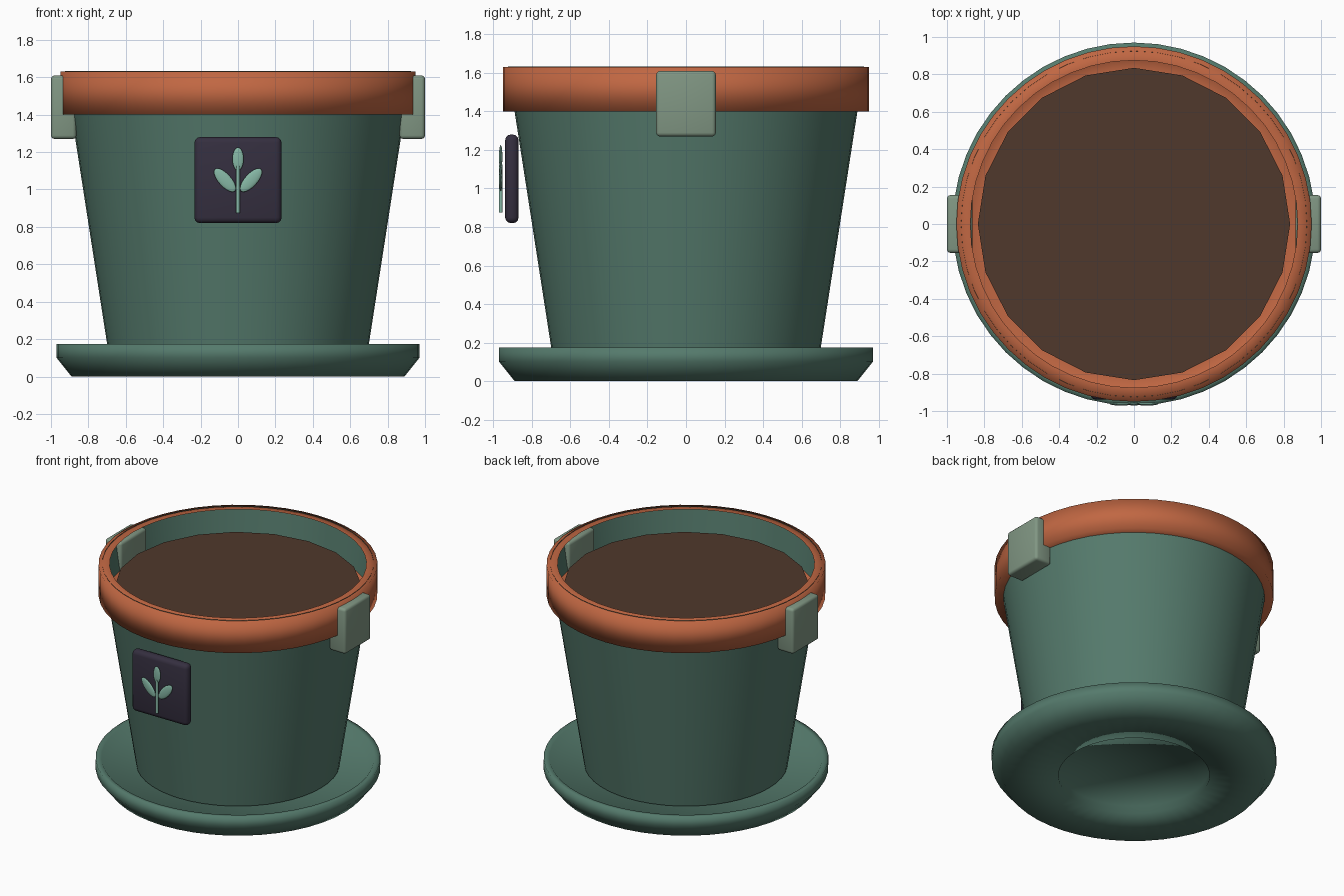
import bpy, bmesh, math
from mathutils import Matrix

if "Cube" in bpy.data.objects:
    bpy.data.objects.remove(bpy.data.objects["Cube"])


def material(name, rgb):
    m = bpy.data.materials.new(name)
    m.diffuse_color = (*rgb, 1)
    m.use_nodes = True
    m.node_tree.nodes["Principled BSDF"].inputs["Base Color"].default_value = m.diffuse_color
    return m


TEAL = material("teal", (0.09, 0.195, 0.15))
TERRACOTTA = material("terracotta", (0.53, 0.135, 0.055))
SOIL = material("soil", (0.08, 0.04, 0.025))
SAGE = material("sage", (0.22, 0.31, 0.23))
DARK = material("dark_plum", (0.035, 0.028, 0.05))
MINT = material("mint", (0.24, 0.48, 0.38))


def finish(name, bm, mat, smooth_angle=None):
    bmesh.ops.recalc_face_normals(bm, faces=bm.faces)
    me = bpy.data.meshes.new(name)
    bm.to_mesh(me)
    bm.free()
    me.materials.append(mat)
    ob = bpy.data.objects.new(name, me)
    bpy.context.collection.objects.link(ob)
    if smooth_angle:
        bpy.ops.object.select_all(action='DESELECT')
        ob.select_set(True)
        bpy.context.view_layer.objects.active = ob
        bpy.ops.object.shade_smooth_by_angle(angle=math.radians(smooth_angle))
    return ob


def lathe(name, profile, mat, smooth_angle, steps=48):
    bm = bmesh.new()
    vs = [bm.verts.new((r, 0, z)) for r, z in profile]
    es = [bm.edges.new(p) for p in zip(vs, vs[1:])]
    bmesh.ops.spin(bm, geom=vs + es, axis=(0, 0, 1), cent=(0, 0, 0),
                   angle=math.tau, steps=steps, use_duplicate=False)
    bmesh.ops.remove_doubles(bm, verts=bm.verts, dist=1e-4)
    return finish(name, bm, mat, smooth_angle)


def box(name, centre, size, bevel, mat):
    bm = bmesh.new()
    bmesh.ops.create_cube(bm, size=1, matrix=Matrix.Translation(centre) @ Matrix.Diagonal((*size, 1)))
    bmesh.ops.bevel(bm, geom=bm.edges[:], offset=bevel, segments=3, profile=0.5, affect='EDGES')
    return finish(name, bm, mat, 40)


def leaf(name, x, z, half_w, half_l, tilt):
    bm = bmesh.new()
    bmesh.ops.create_uvsphere(
        bm, u_segments=16, v_segments=10, radius=1,
        matrix=Matrix.Translation((x, -0.962, z)) @ Matrix.Rotation(math.radians(tilt), 4, 'Y')
        @ Matrix.Diagonal((half_w, 0.009, half_l, 1)))
    return finish(name, bm, MINT, 60)


# Tapered pot: a thin shell with a closed base
lathe("pot", [(0, 0.13), (0.693, 0.13), (0.89, 1.40), (0.925, 1.634)], TEAL, 60)

# Rim collar: lower flange, outer band and top lip
lathe("rim", [(0.815, 1.40), (0.95, 1.40), (0.95, 1.63), (0.875, 1.63)], TERRACOTTA, 100)

# Saucer with a raised lip and a recessed underside
lathe("saucer", [(0, 0.06), (0.515, 0.06), (0.515, 0), (0.89, 0), (0.97, 0.10),
                 (0.97, 0.175), (0.93, 0.175), (0.88, 0.12), (0, 0.12)], TEAL, 100)

# Soil: flat twenty-sided disc
bm = bmesh.new()
bmesh.ops.create_circle(bm, cap_ends=True, segments=20, radius=0.835,
                        matrix=Matrix.Translation((0, 0, 1.48)))
finish("soil", bm, SOIL)

# Side clips
for side, s in (("left", -1), ("right", 1)):
    box("clip_" + side, (s * 0.932, 0, 1.44), (0.136, 0.31, 0.34), 0.02, SAGE)

# Front plaque with a raised sprout
box("plaque", (0, -0.904, 1.05), (0.466, 0.07, 0.46), 0.03, DARK)
bm = bmesh.new()
bmesh.ops.create_cone(bm, cap_ends=True, segments=12, radius1=0.01, radius2=0.01, depth=0.25,
                      matrix=Matrix.Translation((0, -0.962, 1.0)))
finish("sprout_stem", bm, MINT, 40)
leaf("sprout_leaf_top", 0, 1.163, 0.03, 0.062, 0)
for side, s in (("left", -1), ("right", 1)):
    leaf("sprout_leaf_" + side, s * 0.07, 1.05, 0.034, 0.08, s * 42)
